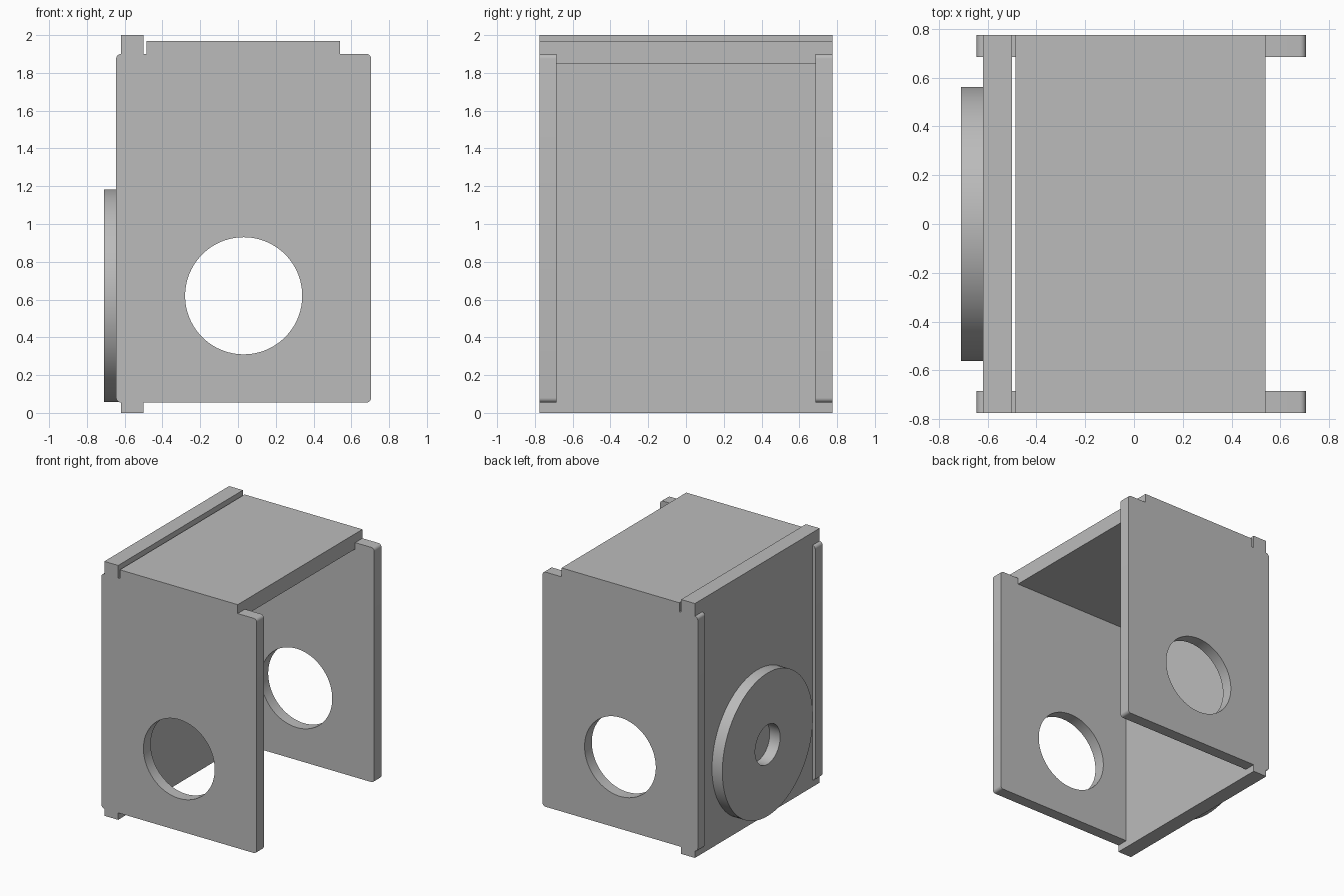
import bpy
import math
from mathutils import Vector

default = bpy.data.objects.get("Cube")
if default:
    bpy.data.objects.remove(default, do_unlink=True)

grey = bpy.data.materials.new("plain grey")
grey.use_nodes = True
COLOUR = (0.5, 0.5, 0.5, 1)
grey.diffuse_color = COLOUR
grey.node_tree.nodes["Principled BSDF"].inputs["Base Color"].default_value = COLOUR


def box(name, lo, hi):
    lo, hi = Vector(lo), Vector(hi)
    bpy.ops.mesh.primitive_cube_add(size=1, location=(lo + hi) / 2)
    ob = bpy.context.object
    ob.name = name
    ob.scale = hi - lo
    bpy.ops.object.transform_apply(location=True, rotation=True, scale=True)
    ob.data.materials.append(grey)
    return ob


def cylinder(name, radius, depth, location, rotation):
    bpy.ops.mesh.primitive_cylinder_add(vertices=96, radius=radius, depth=depth,
                                        location=location, rotation=rotation)
    ob = bpy.context.object
    ob.name = name
    bpy.ops.object.transform_apply(location=True, rotation=True, scale=True)
    ob.data.materials.append(grey)
    return ob


def apply(ob, mod):
    bpy.context.view_layer.objects.active = ob
    bpy.ops.object.modifier_apply(modifier=mod.name)


def combine(ob, other, operation):
    mod = ob.modifiers.new(operation.title(), 'BOOLEAN')
    mod.operation, mod.solver, mod.object = operation, 'EXACT', other
    apply(ob, mod)
    bpy.data.objects.remove(other, do_unlink=True)


def smooth(ob):
    bpy.ops.object.select_all(action='DESELECT')
    ob.select_set(True)
    bpy.context.view_layer.objects.active = ob
    bpy.ops.object.shade_smooth_by_angle(angle=math.radians(30))


HALF, INNER = 0.775, 0.685      # outer and inner faces of the side panels
HOLE_Z = 0.62


# Side panel with rounded corners and a round opening
def side_panel(name, side):
    y0, y1 = sorted((side * INNER, side * HALF))
    ob = box(name, (-0.645, y0, 0.055), (0.705, y1, 1.9))
    weights = ob.data.attributes.new("bevel_weight_edge", 'FLOAT', 'EDGE')
    for e in ob.data.edges:
        a, b = (ob.data.vertices[i].co for i in e.vertices)
        weights.data[e.index].value = float(abs(a.y - b.y) > 0.01)
    mod = ob.modifiers.new("Corners", 'BEVEL')
    mod.limit_method, mod.width, mod.segments = 'WEIGHT', 0.025, 6
    apply(ob, mod)
    combine(ob, cylinder("cutter", 0.31, 0.4, (0.03, side * 0.73, HOLE_Z),
                         (math.pi / 2, 0, 0)), 'DIFFERENCE')
    return ob


# Body: end wall, top plate and two side panels joined as one solid
body = box("panel_body", (-0.62, -HALF, 0), (-0.5, HALF, 2))
combine(body, side_panel("front_panel", -1), 'UNION')
combine(body, side_panel("back_panel", 1), 'UNION')
combine(body, box("top_plate", (-0.485, -HALF, 1.85), (0.54, HALF, 1.97)), 'UNION')
smooth(body)

# Round boss with a blind centre hole on the outside of the end wall
boss = cylinder("round_boss", 0.5625, 0.09, (-0.665, 0, HOLE_Z), (0, math.pi / 2, 0))
combine(boss, cylinder("cutter", 0.155, 0.3, (-0.665, 0, HOLE_Z),
                       (0, math.pi / 2, 0)), 'DIFFERENCE')
smooth(boss)
